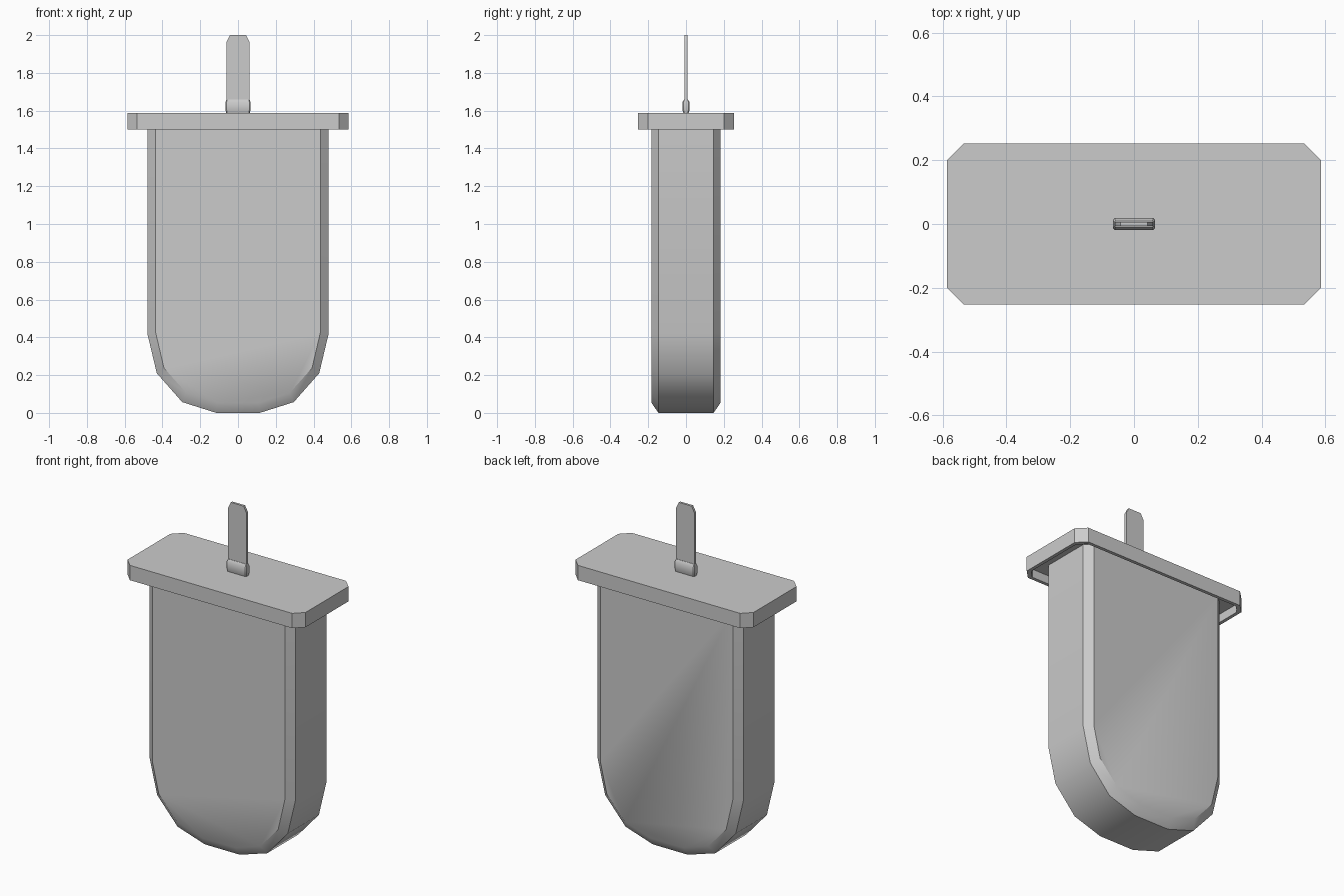
import bpy
import bmesh
import math

cube = bpy.data.objects.get("Cube")
if cube:
    bpy.data.objects.remove(cube, do_unlink=True)

grey = bpy.data.materials.new("plain grey")
grey.use_nodes = True
grey.diffuse_color = (0.6, 0.6, 0.6, 1)
grey.node_tree.nodes["Principled BSDF"].inputs["Base Color"].default_value = (0.6, 0.6, 0.6, 1)


def loft(name, rings):
    """Skin a list of matching rings and close both ends."""
    bm = bmesh.new()
    loops = [[bm.verts.new(p) for p in ring] for ring in rings]
    n = len(loops[0])
    for a, b in zip(loops, loops[1:]):
        for i in range(n):
            j = (i + 1) % n
            bm.faces.new((a[i], a[j], b[j], b[i]))
    bm.faces.new(loops[0])
    bm.faces.new(loops[-1])
    bmesh.ops.recalc_face_normals(bm, faces=bm.faces)
    mesh = bpy.data.meshes.new(name)
    bm.to_mesh(mesh)
    bm.free()
    mesh.materials.append(grey)
    obj = bpy.data.objects.new(name, mesh)
    bpy.context.collection.objects.link(obj)
    bpy.ops.object.select_all(action="DESELECT")
    obj.select_set(True)
    bpy.context.view_layer.objects.active = obj
    bpy.ops.object.shade_smooth_by_angle(angle=math.radians(35))
    return obj


def mirrored(half):
    """Close a right-hand (x, z) outline with its mirror image."""
    return half + [(-x, z) for x, z in reversed(half)]


def octagon(hx, hy, z, cut):
    """Rectangle with cut corners at height z."""
    half = [(hx - cut, -hy), (hx, cut - hy), (hx, hy - cut), (hx - cut, hy)]
    return [(x, y, z) for x, y in mirrored(half)]


# Body: round-bottomed slab with chamfered front and back rims
outer = mirrored([(0.48, 1.55), (0.48, 0.42), (0.43, 0.21), (0.295, 0.057), (0.115, 0)])
inner = mirrored([(0.436, 1.55), (0.436, 0.425), (0.392, 0.238), (0.275, 0.107), (0.11, 0.054)])
layers = [(-0.183, inner), (-0.146, outer), (0.146, outer), (0.183, inner)]
loft("body", [[(x, y, z) for x, z in outline] for y, outline in layers])

# Lid: cut-corner plate, hollow underneath with a thin rim
loft("lid", [
    octagon(0.586, 0.253, 1.588, 0.052),
    octagon(0.586, 0.253, 1.5, 0.052),
    octagon(0.566, 0.233, 1.5, 0.046),
    octagon(0.566, 0.233, 1.55, 0.046),
])

# Collar at the foot of the tab
loft("tab_collar", [
    octagon(0.062, 0.013, 1.585, 0.005),
    octagon(0.066, 0.019, 1.605, 0.006),
    octagon(0.066, 0.019, 1.645, 0.006),
    octagon(0.061, 0.009, 1.66, 0.003),
])

# Upright tab with cut top corners
tab = mirrored([(0.06, 1.62), (0.06, 1.965), (0.042, 2.0)])
loft("tab", [[(x, y, z) for x, z in tab] for y in (-0.007, 0.007)])
